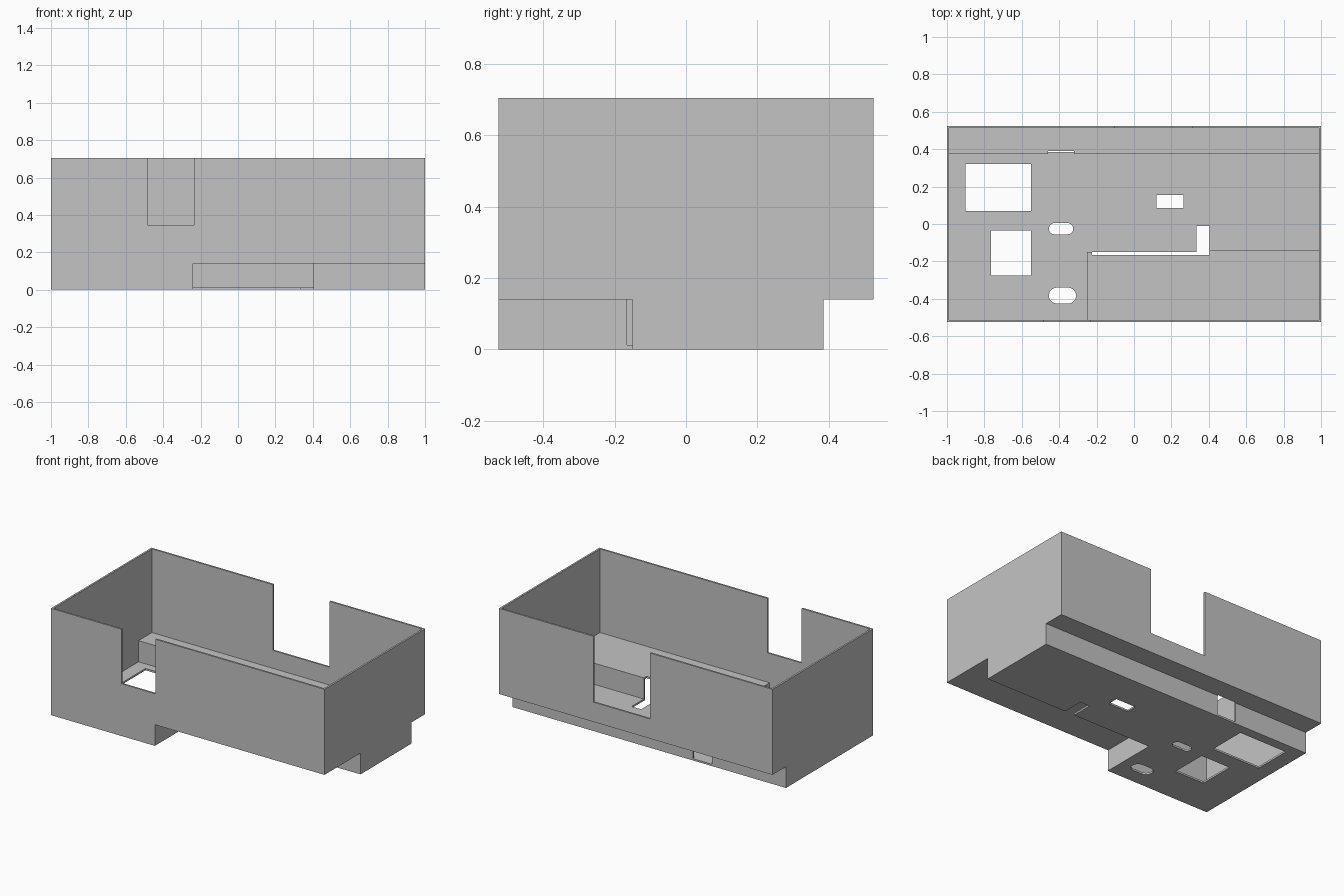
import bpy, bmesh, math
from mathutils import Vector

if "Cube" in bpy.data.objects:
    bpy.data.objects.remove(bpy.data.objects["Cube"], do_unlink=True)

WALL = 0.012
HALF_X, HALF_Y, TOP = 1.0, 0.525, 0.705
STEP = 0.14                      # height of the raised undersides
BACK_Y, FRONT_Y, SIDE_X = 0.385, -0.15, -0.24

grey = bpy.data.materials.new("plain grey")
grey.use_nodes = True
grey.diffuse_color = (0.55, 0.55, 0.55, 1)
grey.node_tree.nodes["Principled BSDF"].inputs["Base Color"].default_value = (0.55, 0.55, 0.55, 1)


def prism(name, outline, z0, z1):
    """Extrude a flat outline from z0 to z1."""
    bm = bmesh.new()
    face = bm.faces.new([bm.verts.new((x, y, z0)) for x, y in outline])
    grown = bmesh.ops.extrude_face_region(bm, geom=[face])["geom"]
    verts = [g for g in grown if isinstance(g, bmesh.types.BMVert)]
    bmesh.ops.translate(bm, verts=verts, vec=Vector((0, 0, z1 - z0)))
    bmesh.ops.recalc_face_normals(bm, faces=bm.faces)
    mesh = bpy.data.meshes.new(name)
    bm.to_mesh(mesh)
    bm.free()
    mesh.materials.append(grey)
    obj = bpy.data.objects.new(name, mesh)
    bpy.context.collection.objects.link(obj)
    return obj


def block(name, x0, x1, y0, y1, z0, z1):
    return prism(name, [(x0, y0), (x1, y0), (x1, y1), (x0, y1)], z0, z1)


def slot(name, x0, x1, y0, y1):
    """Through hole with round ends."""
    r, cy = (y1 - y0) / 2, (y0 + y1) / 2
    outline = []
    for cx, start in ((x1 - r, -90), (x0 + r, 90)):
        for i in range(13):
            a = math.radians(start + i * 15)
            outline.append((cx + r * math.cos(a), cy + r * math.sin(a)))
    return prism(name, outline, -0.1, 0.1)


def cut(target, cutter):
    cutter.hide_render = True
    mod = target.modifiers.new("cut", 'BOOLEAN')
    mod.operation, mod.solver, mod.object = 'DIFFERENCE', 'EXACT', cutter
    bpy.context.view_layer.objects.active = target
    bpy.ops.object.modifier_apply(modifier=mod.name)
    bpy.data.objects.remove(cutter, do_unlink=True)


def stepped_body(name, inset, z0, z1):
    """Box with a raised underside along the back and at the front left."""
    x, y, rise = HALF_X - inset, HALF_Y - inset, STEP + inset
    body = block(name, -x, x, -y, y, z0, z1)
    cut(body, block("back_step", -2, 2, BACK_Y - inset, 2, -1, rise))
    cut(body, block("front_step", SIDE_X - inset, 2, -2, FRONT_Y + inset, -1, rise))
    return body


# Open thin-walled tray
tray = stepped_body("open_tray", 0, 0, TOP)
cut(tray, stepped_body("tray_hollow", WALL, WALL, 1))

# Notches in the front and back walls
cut(tray, block("front_notch", -0.485, -0.235, -0.6, -0.5, 0.345, 1))
cut(tray, block("back_notch", -0.105, 0.31, 0.5, 0.6, 0.27, 1))

# Rectangular floor openings
for x0, x1, y0, y1 in ((-0.9, -0.55, 0.07, 0.32), (-0.765, -0.55, -0.275, -0.035),
                       (0.12, 0.265, 0.085, 0.155), (0.335, 0.405, -0.165, -0.01)):
    cut(tray, block("floor_opening", x0, x1, y0, y1, -0.1, 0.1))

# Round-ended floor slots
cut(tray, slot("small_slot", -0.455, -0.325, -0.055, 0.005))
cut(tray, slot("large_slot", -0.455, -0.31, -0.425, -0.34))

# Openings in the upright faces of the steps
cut(tray, block("back_riser_opening", -0.46, -0.32, 0.36, 0.39, WALL, 0.2))
cut(tray, block("front_riser_opening", -0.26, 0.405, -0.165, -0.13, WALL, STEP + 0.001))
cut(tray, block("front_shelf_slit", -0.225, 0.405, -0.165, -0.13, WALL, 0.2))
cut(tray, block("front_shelf_trim", -0.26, 0.405, FRONT_Y, -0.13, WALL, 0.2))

for poly in tray.data.polygons:
    poly.use_smooth = False
